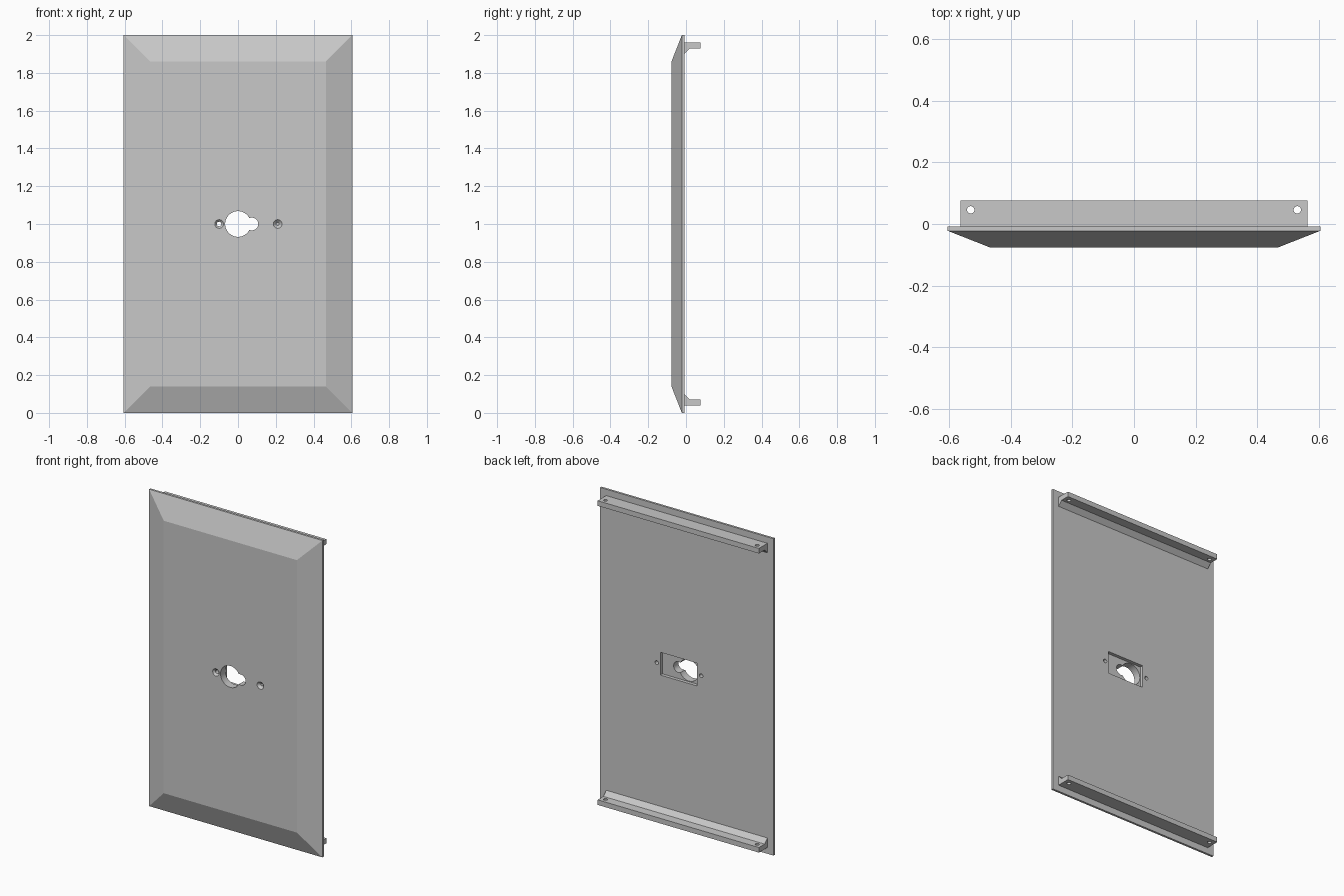
import bpy, bmesh, math
from mathutils import Matrix, Vector

cube = bpy.data.objects.get("Cube")
if cube:
    bpy.data.objects.remove(cube, do_unlink=True)

grey = bpy.data.materials.new("plain grey")
grey.use_nodes = True
grey.diffuse_color = (0.58, 0.58, 0.58, 1)
grey.node_tree.nodes["Principled BSDF"].inputs["Base Color"].default_value = grey.diffuse_color


def make(name, bm):
    bmesh.ops.recalc_face_normals(bm, faces=bm.faces)
    mesh = bpy.data.meshes.new(name)
    bm.to_mesh(mesh)
    bm.free()
    mesh.materials.append(grey)
    obj = bpy.data.objects.new(name, mesh)
    bpy.context.collection.objects.link(obj)
    return obj


def loft(name, rings):
    """Solid through matching rings of points, capped at both ends."""
    bm = bmesh.new()
    loops = [[bm.verts.new(p) for p in ring] for ring in rings]
    for a, b in zip(loops, loops[1:]):
        for i in range(len(a)):
            j = (i + 1) % len(a)
            bm.faces.new((a[i], a[j], b[j], b[i]))
    bm.faces.new(loops[0])
    bm.faces.new(loops[-1])
    return make(name, bm)


def rod(name, centre, r1, r2, length, axis="Z"):
    """Cylinder or cone; along Y, r1 is the front radius."""
    bm = bmesh.new()
    turn = Matrix.Rotation(-math.pi / 2, 4, "X") if axis == "Y" else Matrix()
    bmesh.ops.create_cone(bm, cap_ends=True, segments=48, radius1=r1, radius2=r2,
                          depth=length, matrix=Matrix.Translation(centre) @ turn)
    return make(name, bm)


def cut(target, cutters):
    bpy.context.view_layer.objects.active = target
    for c in cutters:
        c.hide_render = True
        mod = target.modifiers.new("cut", "BOOLEAN")
        mod.operation, mod.solver, mod.object = "DIFFERENCE", "EXACT", c
        bpy.ops.object.modifier_apply(modifier=mod.name)
        bpy.data.objects.remove(c, do_unlink=True)


def rectangle(x0, x1, z0, z1, y):
    return [(x0, y, z0), (x1, y, z0), (x1, y, z1), (x0, y, z1)]


# Bevelled face plate: thin rim, then sloping border to the flat front
W, BACK, RIM, FRONT, BORDER = 0.605, -0.008, -0.022, -0.077, 0.14
plate = loft("face_plate", [
    rectangle(-W, W, 0, 2, BACK),
    rectangle(-W, W, 0, 2, RIM),
    rectangle(BORDER - W, W - BORDER, BORDER, 2 - BORDER, FRONT)])

# Recess in the back, keyhole opening and two countersunk screw holes
cutters = [
    loft("recess_cutter", [rectangle(-0.072, 0.185, 0.928, 1.072, y) for y in (-0.029, 0.03)]),
    rod("keyhole_cutter", (0, 0, 1), 0.068, 0.068, 0.4, "Y"),
    rod("keyhole_slot_cutter", (0.073, 0, 1), 0.034, 0.034, 0.4, "Y")]
for x in (-0.1, 0.21):
    cutters.append(rod("screw_cutter", (x, 0, 1), 0.012, 0.012, 0.4, "Y"))
    cutters.append(rod("countersink_cutter", (x, FRONT + 0.005, 1), 0.028, 0.008, 0.02, "Y"))
cut(plate, cutters)

# Mounting flanges with a sloped inner fillet, mirrored about mid height
parts = [plate]
profile = [(BACK, 0.04), (0.077, 0.04), (0.077, 0.072), (0.02, 0.072), (BACK, 0.1)]
for name, flip in (("bottom_flange", False), ("top_flange", True)):
    flange = loft(name, [[(x, y, 2 - z if flip else z) for y, z in profile]
                         for x in (-0.563, 0.563)])
    height = 1.944 if flip else 0.056
    cut(flange, [rod("flange_hole_cutter", (x, 0.046, height), 0.012, 0.012, 0.2)
                 for x in (-0.53, 0.53)])
    parts.append(flange)

# Smooth hole walls, crisp edges
bpy.ops.object.select_all(action="DESELECT")
for p in parts:
    p.select_set(True)
bpy.context.view_layer.objects.active = plate
bpy.ops.object.shade_smooth_by_angle(angle=math.radians(20))
